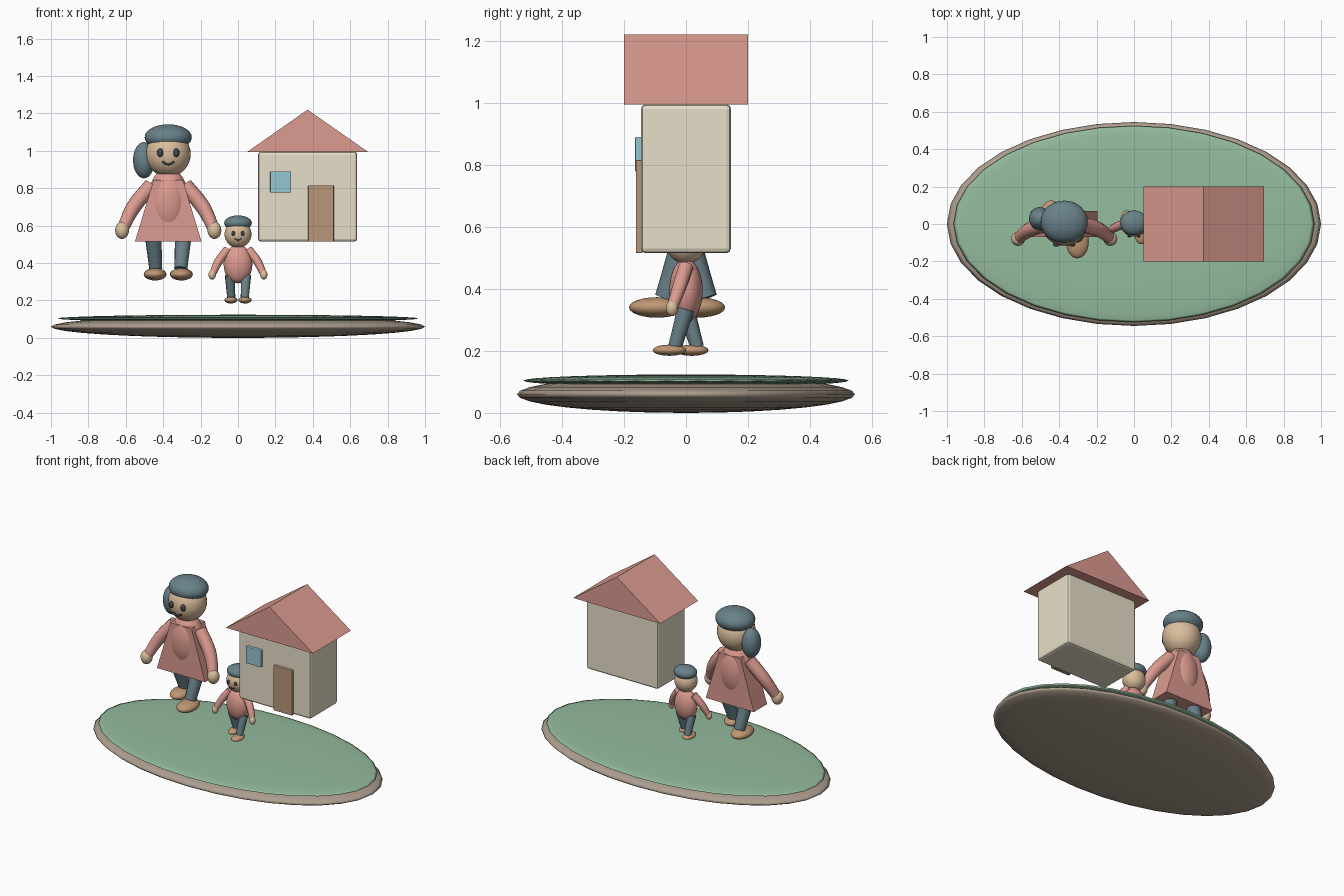
import bpy, bmesh
from mathutils import Vector

if "Cube" in bpy.data.objects:
    bpy.data.objects.remove(bpy.data.objects["Cube"])

COLORS = {
    "skin": (0.72, 0.52, 0.34), "coral": (0.72, 0.33, 0.28), "dark": (0.14, 0.22, 0.25),
    "shoe": (0.52, 0.31, 0.17), "cream": (0.80, 0.74, 0.58), "earth": (0.42, 0.34, 0.27),
    "grass": (0.30, 0.50, 0.34), "glass": (0.30, 0.58, 0.64), "wood": (0.48, 0.31, 0.19),
    "ink": (0.06, 0.06, 0.07),
}
MATS = {}
for key, c in COLORS.items():
    MATS[key] = bpy.data.materials.new(key)
    MATS[key].diffuse_color = (*c, 1)


def add(name, bm, mat, smooth):
    me = bpy.data.meshes.new(name)
    bmesh.ops.recalc_face_normals(bm, faces=bm.faces)
    for f in bm.faces:
        f.smooth = smooth
    bm.to_mesh(me)
    bm.free()
    me.materials.append(MATS[mat])
    ob = bpy.data.objects.new(name, me)
    bpy.context.collection.objects.link(ob)
    return ob


def ellipsoid(name, loc, radii, mat, seg=32, rings=16):
    bm = bmesh.new()
    bmesh.ops.create_uvsphere(bm, u_segments=seg, v_segments=rings, radius=1)
    bmesh.ops.scale(bm, vec=radii, verts=bm.verts)
    bmesh.ops.translate(bm, vec=loc, verts=bm.verts)
    return add(name, bm, mat, True)


def box(name, lo, hi, mat, bevel):
    lo, hi = Vector(lo), Vector(hi)
    bm = bmesh.new()
    bmesh.ops.create_cube(bm, size=1)
    bmesh.ops.scale(bm, vec=hi - lo, verts=bm.verts)
    bmesh.ops.translate(bm, vec=(lo + hi) / 2, verts=bm.verts)
    ob = add(name, bm, mat, False)
    b = ob.modifiers.new("bevel", "BEVEL")
    b.width, b.segments = bevel, 2
    return ob


def prism(name, profile, y0, y1, mat):
    bm = bmesh.new()
    f = bm.faces.new([bm.verts.new((x, y0, z)) for x, z in profile])
    ext = bmesh.ops.extrude_face_region(bm, geom=[f])
    vs = [v for v in ext["geom"] if isinstance(v, bmesh.types.BMVert)]
    bmesh.ops.translate(bm, vec=(0, y1 - y0, 0), verts=vs)
    return add(name, bm, mat, False)


def tube(name, pts, radii, mat):
    # smooth tapered tube through the points
    cu = bpy.data.curves.new(name, "CURVE")
    cu.dimensions = "3D"
    cu.bevel_depth, cu.bevel_resolution = 1, 3
    cu.use_fill_caps = True
    sp = cu.splines.new("BEZIER")
    sp.resolution_u = 6
    sp.bezier_points.add(len(pts) - 1)
    for bp, p, r in zip(sp.bezier_points, pts, radii):
        bp.co, bp.radius = p, r
        bp.handle_left_type = bp.handle_right_type = "AUTO"
    cu.materials.append(MATS[mat])
    ob = bpy.data.objects.new(name, cu)
    bpy.context.collection.objects.link(ob)
    bpy.ops.object.select_all(action="DESELECT")
    ob.select_set(True)
    bpy.context.view_layer.objects.active = ob
    bpy.ops.object.convert(target="MESH")
    return ob


# ground island
ellipsoid("earth_base", (0, 0, 0.06), (1, 0.545, 0.06), "earth")
ellipsoid("grass_top", (0, 0, 0.104), (0.965, 0.525, 0.02), "grass")

# house
box("house_walls", (0.107, -0.145, 0.515), (0.637, 0.145, 0.995), "cream", 0.015)
prism("house_roof", [(0.05, 0.995), (0.695, 0.995), (0.372, 1.22)], -0.2, 0.2, "coral")
box("house_door", (0.375, -0.162, 0.515), (0.513, -0.14, 0.815), "wood", 0.004)
box("house_window", (0.172, -0.164, 0.777), (0.284, -0.14, 0.89), "glass", 0.004)


def face(who, cx, z, r):
    # eyes and smile on the head front
    for s, side in ((-1, "left"), (1, "right")):
        ellipsoid(f"{who}_{side}_eye", (cx + s * 0.36 * r, -0.91 * r, z + 0.06 * r),
                  (0.14 * r, 0.1 * r, 0.19 * r), "ink", 16, 10)
    tube(f"{who}_smile", [(cx - 0.27 * r, -0.91 * r, z - 0.34 * r), (cx, -0.9 * r, z - 0.46 * r),
                          (cx + 0.27 * r, -0.91 * r, z - 0.34 * r)], [0.045 * r] * 3, "ink")


def limbs(who, cx, arm, arm_r, hand_r, hip, ankle, leg_r, foot_r, foot_z):
    # arms mirror, legs stride: the right leg is in front
    for s, side in ((-1, "left"), (1, "right")):
        pts = [(cx + s * x, y, z) for x, y, z in arm]
        tube(f"{who}_{side}_arm", pts, arm_r, "coral")
        ellipsoid(f"{who}_{side}_hand", pts[-1], hand_r, "skin", 20, 12)
        ax, ay, az = ankle
        foot_y = -s * ay
        tube(f"{who}_{side}_leg", [(cx + s * hip[0], 0, hip[1]), (cx + s * ax, foot_y, az)],
             leg_r, "dark")
        ellipsoid(f"{who}_{side}_shoe", (cx + s * ax * 1.05, foot_y - 0.32 * foot_r[1], foot_z),
                  foot_r, "shoe", 24, 12)


# adult
A = -0.373
ellipsoid("adult_head", (A, 0, 0.983), (0.12, 0.115, 0.122), "skin")
ellipsoid("adult_hair", (A, 0.012, 1.072), (0.126, 0.113, 0.07), "dark")
ellipsoid("adult_ponytail", (A - 0.13, 0.028, 0.95), (0.058, 0.062, 0.097), "dark")
face("adult", A, 0.983, 0.12)
ellipsoid("adult_torso", (A, 0, 0.73), (0.11, 0.09, 0.18), "coral")
prism("adult_dress", [(A - 0.178, 0.515), (A + 0.178, 0.515), (A + 0.078, 0.845), (A - 0.078, 0.845)],
      -0.07, 0.07, "coral")
limbs("adult", A, [(0.09, 0, 0.815), (0.185, -0.03, 0.7), (0.247, -0.08, 0.575)],
      [0.042, 0.04, 0.031], (0.037, 0.037, 0.046),
      (0.082, 0.56), (0.067, 0.065, 0.37), [0.046, 0.036], (0.061, 0.09, 0.033), 0.34)

# child
ellipsoid("child_head", (0, 0, 0.555), (0.072, 0.068, 0.074), "skin")
ellipsoid("child_hair", (0, 0.006, 0.614), (0.074, 0.066, 0.041), "dark")
face("child", 0, 0.555, 0.071)
ellipsoid("child_torso", (0, 0, 0.395), (0.077, 0.054, 0.103), "coral")
limbs("child", 0, [(0.055, 0, 0.472), (0.103, -0.02, 0.41), (0.138, -0.045, 0.338)],
      [0.024, 0.023, 0.018], (0.02, 0.02, 0.026),
      (0.043, 0.335), (0.036, 0.036, 0.212), [0.028, 0.022], (0.035, 0.054, 0.018), 0.202)

for m in bpy.data.materials:
    if m.users and not m.is_grease_pencil:
        m.use_nodes = True
        m.node_tree.nodes["Principled BSDF"].inputs["Base Color"].default_value = m.diffuse_color
